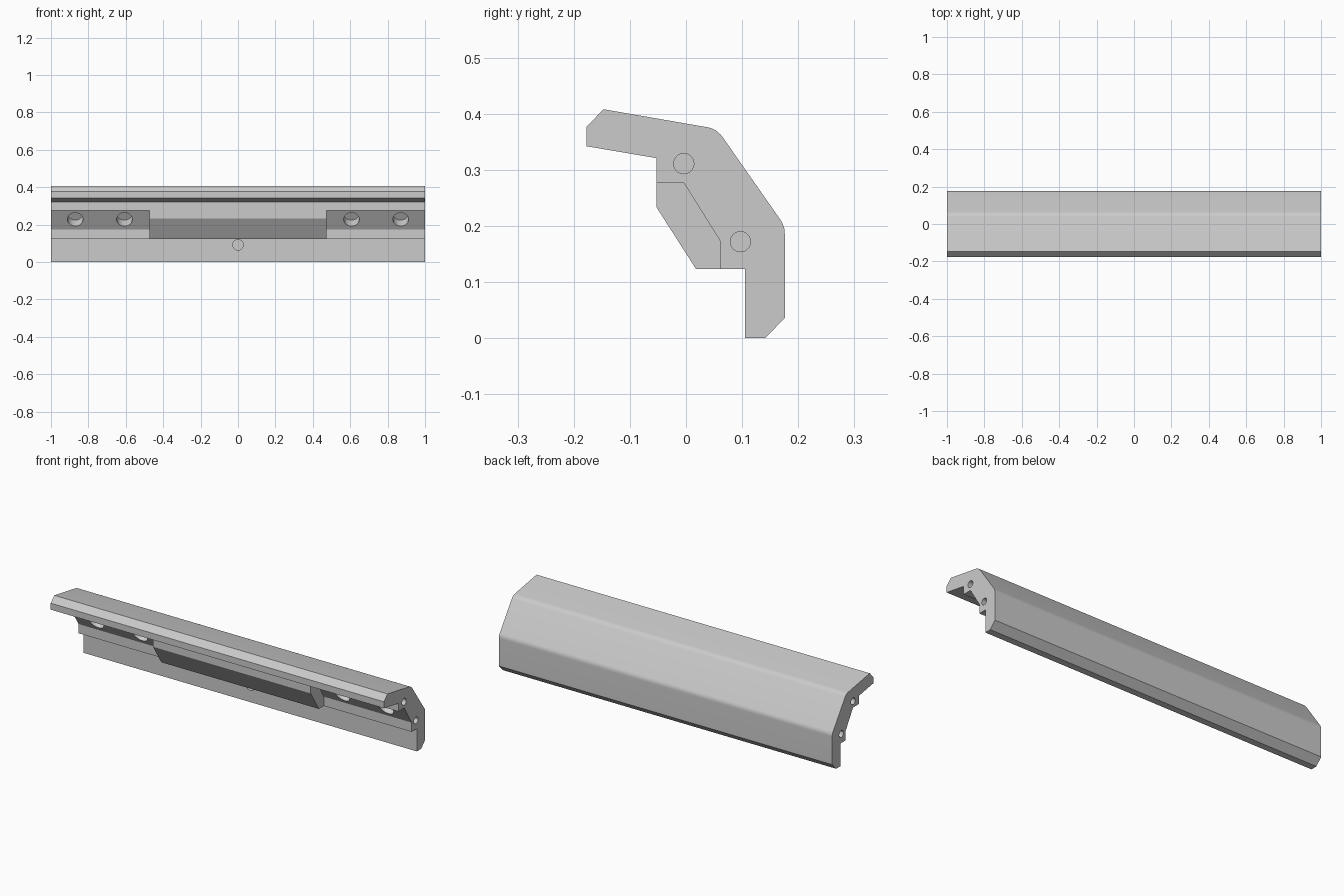
import bpy, bmesh, math
from mathutils import Vector

cube = bpy.data.objects.get("Cube")
if cube:
    bpy.data.objects.remove(cube)

grey = bpy.data.materials.new("plain grey")
grey.use_nodes = True
colour = (0.6, 0.6, 0.6, 1)
grey.diffuse_color = colour
grey.node_tree.nodes["Principled BSDF"].inputs["Base Color"].default_value = colour


def finish(name, bm):
    bmesh.ops.recalc_face_normals(bm, faces=bm.faces)
    mesh = bpy.data.meshes.new(name)
    bm.to_mesh(mesh)
    bm.free()
    mesh.materials.append(grey)
    obj = bpy.data.objects.new(name, mesh)
    bpy.context.collection.objects.link(obj)
    return obj


def prism(name, profile, x0, x1):
    """Extrude a (y, z) profile along x."""
    bm = bmesh.new()
    face = bm.faces.new([bm.verts.new((x0, y, z)) for y, z in profile])
    new = bmesh.ops.extrude_face_region(bm, geom=[face])["geom"]
    moved = [v for v in new if isinstance(v, bmesh.types.BMVert)]
    bmesh.ops.translate(bm, verts=moved, vec=(x1 - x0, 0, 0))
    return finish(name, bm)


def rounded(before, corner, after, size, steps=6):
    """Points of a soft curve that replaces a profile corner."""
    b, c, a = Vector(before), Vector(corner), Vector(after)
    start = c + (b - c).normalized() * size
    end = c + (a - c).normalized() * size
    return [tuple(start.lerp(c, t).lerp(c.lerp(end, t), t))
            for t in (i / steps for i in range(steps + 1))]


def drill(name, mouth, inward, radius, depth):
    """Cylinder that starts just outside the mouth and ends at the depth."""
    axis = Vector(inward).normalized()
    length = depth + 0.02
    bm = bmesh.new()
    bmesh.ops.create_cone(bm, cap_ends=True, segments=32, radius1=radius,
                          radius2=radius, depth=length)
    obj = finish(name, bm)
    obj.rotation_mode = 'QUATERNION'
    obj.rotation_quaternion = axis.to_track_quat('Z', 'Y')
    obj.location = Vector(mouth) + axis * (depth - length / 2)
    obj.hide_render = True
    return obj


def combine(target, tool, operation):
    bpy.context.view_layer.update()
    mod = target.modifiers.new(tool.name, 'BOOLEAN')
    mod.operation, mod.solver, mod.object = operation, 'EXACT', tool
    bpy.context.view_layer.objects.active = target
    bpy.ops.object.modifier_apply(modifier=mod.name)
    bpy.data.objects.remove(tool)


# Angled rail running the full length
nose, shoulder, hip, heel = (-0.147, 0.408), (0.055, 0.373), (0.176, 0.2), (0.176, 0.036)
profile = [nose, *rounded(nose, shoulder, hip, 0.018),
           *rounded(shoulder, hip, heel, 0.014), heel,
           (0.141, 0), (0.105, 0), (0.105, 0.123), (0.061, 0.123),
           (0.061, 0.173), (-0.004, 0.277), (-0.053, 0.277),
           (-0.053, 0.321), (-0.177, 0.342), (-0.177, 0.377)]
rail = prism("angled_rail", profile, -1, 1)

# Thicker block in the middle of the inner side
block = prism("centre_block", [(-0.053, 0.234), (0.018, 0.123), (0.08, 0.123),
                               (0.08, 0.2), (0.02, 0.3), (-0.053, 0.3)], -0.473, 0.473)
combine(rail, block, 'UNION')

# Dowel holes in the ends and fixing holes in the inner slope
for side in (-1, 1):
    for y, z in ((-0.004, 0.311), (0.097, 0.172)):
        combine(rail, drill("end_hole", (side, y, z), (-side, 0, 0), 0.018, 0.1), 'DIFFERENCE')
    for x in (0.607, 0.87):
        combine(rail, drill("slope_hole", (side * x, 0.027, 0.228),
                            (0, 0.848, 0.53), 0.042, 0.06), 'DIFFERENCE')

# Small hole in the lower front wall
combine(rail, drill("front_hole", (0, 0.105, 0.092), (0, 1, 0), 0.028, 0.04), 'DIFFERENCE')

bpy.ops.object.select_all(action='DESELECT')
rail.select_set(True)
bpy.context.view_layer.objects.active = rail
bpy.ops.object.shade_smooth_by_angle(angle=math.radians(25))
